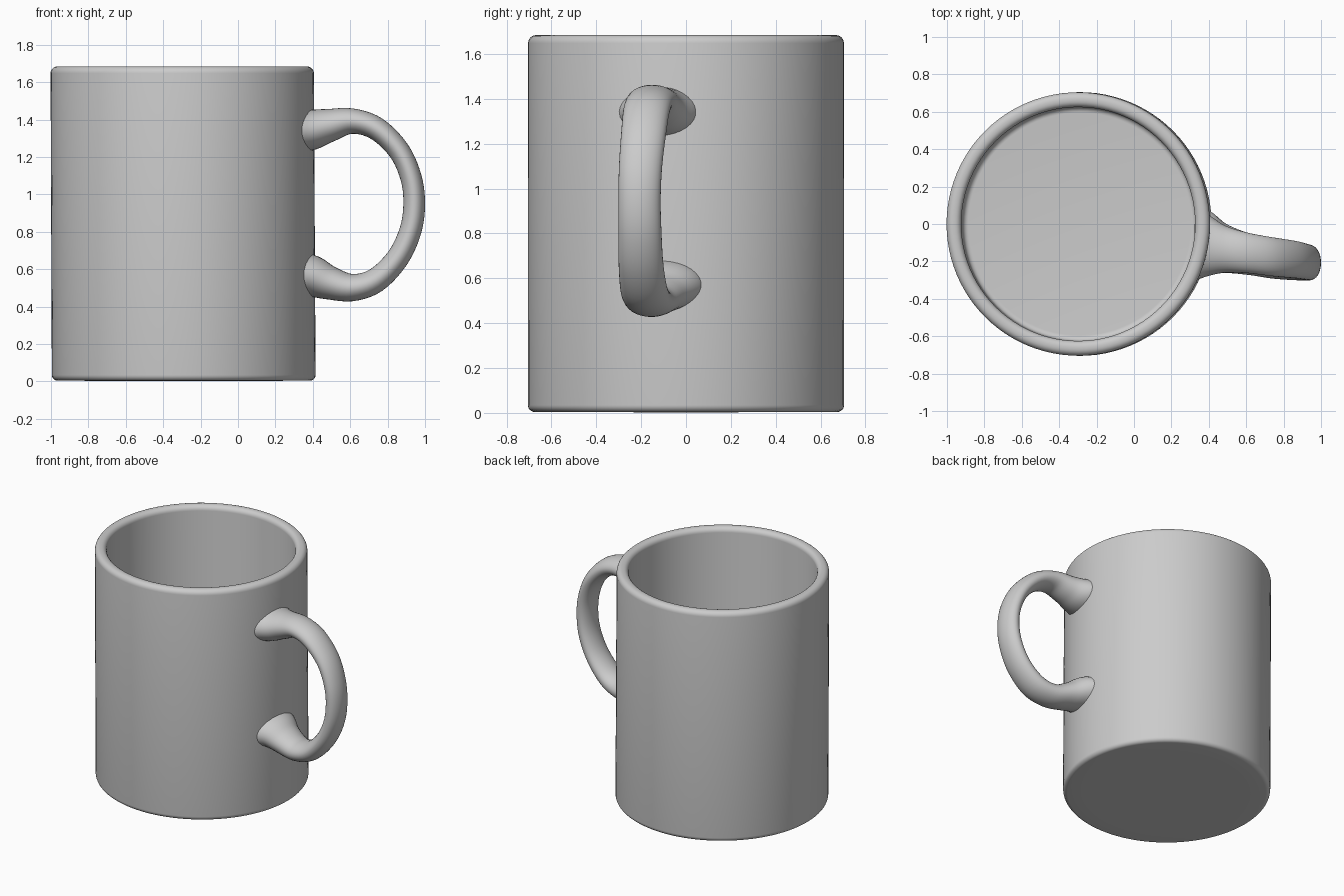
import bpy, bmesh, math
from mathutils import Vector

if "Cube" in bpy.data.objects:
    bpy.data.objects.remove(bpy.data.objects["Cube"])

CX = -0.294  # centre of the cup


def finish(bm, name, angle):
    bmesh.ops.recalc_face_normals(bm, faces=bm.faces)
    me = bpy.data.meshes.new(name)
    bm.to_mesh(me)
    bm.free()
    ob = bpy.data.objects.new(name, me)
    bpy.context.collection.objects.link(ob)
    bpy.ops.object.select_all(action='DESELECT')
    ob.select_set(True)
    bpy.context.view_layer.objects.active = ob
    bpy.ops.object.shade_smooth_by_angle(angle=math.radians(angle))
    return ob


def arc(r, z, rad, a0, a1, n=6):
    return [(r + rad * math.cos(math.radians(a0 + (a1 - a0) * i / n)),
             z + rad * math.sin(math.radians(a0 + (a1 - a0) * i / n))) for i in range(n + 1)]


# Cup: lathed outer wall, rounded rim, inner wall and floor
profile = [(0, 0.002), (0.55, 0.004)]
profile += arc(0.674, 0.035, 0.031, -90, 0)
profile += arc(0.668, 1.648, 0.036, 0, 90)
profile += arc(0.66, 1.649, 0.035, 90, 180)
profile += arc(0.595, 0.11, 0.03, 0, -90)
profile += [(0, 0.08)]
bm = bmesh.new()
vs = [bm.verts.new((r, 0, z)) for r, z in profile]
es = [bm.edges.new(p) for p in zip(vs, vs[1:])]
bmesh.ops.spin(bm, geom=vs + es, cent=(0, 0, 0), axis=(0, 0, 1),
               angle=math.tau, steps=96, use_merge=True)
bmesh.ops.remove_doubles(bm, verts=bm.verts, dist=1e-4)
for v in bm.verts:  # the cup leans very slightly
    v.co.x += CX + 0.004 - 0.005 * v.co.z
finish(bm, "cup", 50)

# Handle: path points as x, y, z, half width, half thickness
path = [
    (0.335, -0.115, 1.342, 0.185, 0.118),
    (0.40, -0.115, 1.348, 0.162, 0.108),
    (0.49, -0.135, 1.370, 0.125, 0.089),
    (0.61, -0.155, 1.392, 0.108, 0.068),
    (0.74, -0.175, 1.352, 0.104, 0.062),
    (0.86, -0.19, 1.235, 0.100, 0.058),
    (0.925, -0.203, 1.09, 0.096, 0.057),
    (0.942, -0.207, 0.945, 0.094, 0.058),
    (0.92, -0.205, 0.80, 0.096, 0.059),
    (0.85, -0.20, 0.655, 0.100, 0.061),
    (0.735, -0.185, 0.54, 0.106, 0.066),
    (0.61, -0.16, 0.502, 0.112, 0.073),
    (0.49, -0.13, 0.527, 0.132, 0.090),
    (0.40, -0.10, 0.560, 0.172, 0.112),
    (0.335, -0.097, 0.568, 0.192, 0.125),
]


def spline(pts, steps):
    P = [Vector(p) for p in pts]
    P = [2 * P[0] - P[1]] + P + [2 * P[-1] - P[-2]]
    out = []
    for i in range(1, len(P) - 2):
        a, b, c, d = P[i - 1:i + 3]
        for s in range(steps):
            t = s / steps
            out.append(0.5 * (2 * b + (c - a) * t + (2 * a - 5 * b + 4 * c - d) * t * t
                              + (3 * b - a - 3 * c + d) * t ** 3))
    return out + [P[-2]]


samples = spline(path, 5)
SIDES = 32
bm = bmesh.new()
rings = []
for i, p in enumerate(samples):
    q0, q1 = samples[max(i - 1, 0)], samples[min(i + 1, len(samples) - 1)]
    tan = Vector((q1[0] - q0[0], 0, q1[2] - q0[2])).normalized()
    side = Vector((0, 1, 0))
    up = tan.cross(side)
    ring = []
    for k in range(SIDES):
        a = math.tau * k / SIDES
        ring.append(bm.verts.new(Vector(p[:3]) + side * p[3] * math.cos(a) + up * p[4] * math.sin(a)))
    rings.append(ring)
for r0, r1 in zip(rings, rings[1:]):
    for k in range(SIDES):
        n = (k + 1) % SIDES
        bm.faces.new((r0[k], r0[n], r1[n], r1[k]))
bm.faces.new(rings[0])
bm.faces.new(rings[-1])
finish(bm, "handle", 50)
